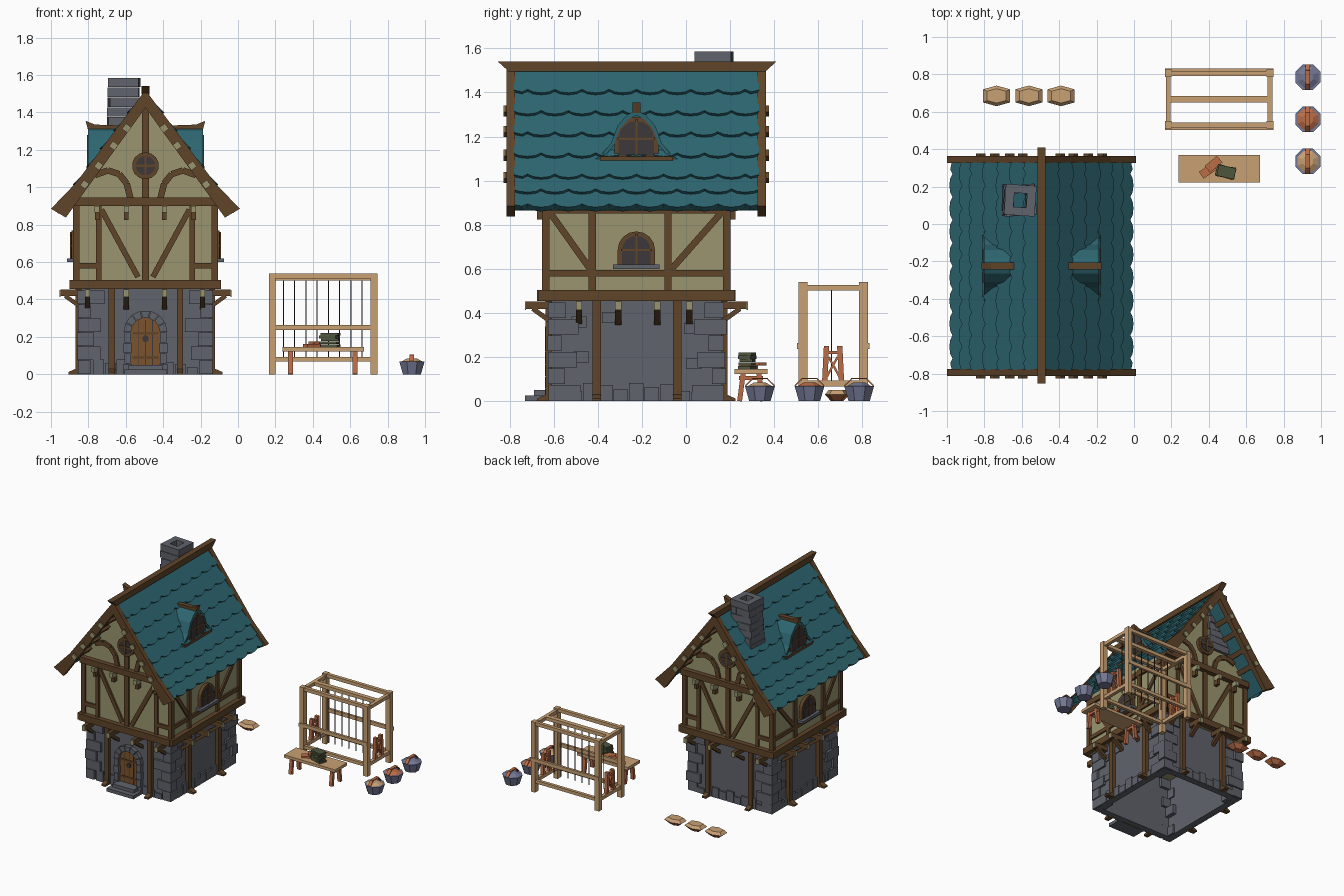
import bpy, bmesh, math, random
from mathutils import Vector, Matrix

random.seed(4)
if "Cube" in bpy.data.objects:
    bpy.data.objects.remove(bpy.data.objects["Cube"])

PALETTE = {"roof_teal": "316670", "plaster": "99946F", "timber": "60462D", "stone": "60636B",
           "pale_wood": "C79F73", "orange_wood": "BA6D4A", "bucket_blue": "747894",
           "glass_dark": "403A3B", "olive_cloth": "50563F", "door_wood": "7A5430"}
MATS = {}
for name, code in PALETTE.items():
    lin = [(int(code[i:i + 2], 16) / 255) ** 2.2 for i in (0, 2, 4)]
    m = bpy.data.materials.new(name)
    m.use_nodes = True
    m.diffuse_color = (*lin, 1)
    m.node_tree.nodes["Principled BSDF"].inputs["Base Color"].default_value = (*lin, 1)
    MATS[name] = m

parts = {}
origin = Vector((-0.495, -0.225, 0))     # house centre; set to zero for the yard


def loft(part, mat, a, b):
    """Closed solid between two rings of points."""
    bm, slots = parts.setdefault(part, (bmesh.new(), []))
    if mat not in slots:
        slots.append(mat)
    va = [bm.verts.new(Vector(p) + origin) for p in a]
    vb = [bm.verts.new(Vector(p) + origin) for p in b]
    n = len(va)
    faces = [bm.faces.new(va[::-1]), bm.faces.new(vb)]
    faces += [bm.faces.new((va[i], va[(i + 1) % n], vb[(i + 1) % n], vb[i])) for i in range(n)]
    for f in faces:
        f.material_index = slots.index(mat)


def prism(part, mat, pts, axis, d0, d1):
    put = {"x": lambda u, v, d: (d, u, v), "y": lambda u, v, d: (u, d, v),
           "z": lambda u, v, d: (u, v, d)}[axis]
    loft(part, mat, [put(u, v, d0) for u, v in pts], [put(u, v, d1) for u, v in pts])


def beam(part, mat, p0, p1, w, d, face=(0, 1, 0)):
    """Bar from p0 to p1, w wide, d deep along the facing direction."""
    p0, p1, n = Vector(p0), Vector(p1), Vector(face)
    side = n.cross(p1 - p0).normalized() * w / 2
    n = n * d / 2
    ring = [side + n, n - side, -side - n, side - n]
    loft(part, mat, [p0 + r for r in ring], [p1 + r for r in ring])


def box(part, mat, c, s, turn=0):
    rot = Matrix.Rotation(turn, 3, "Z")
    ring = [rot @ Vector((x * s[0] / 2, y * s[1] / 2, 0)) + Vector(c)
            for x, y in ((-1, -1), (1, -1), (1, 1), (-1, 1))]
    h = Vector((0, 0, s[2] / 2))
    loft(part, mat, [r - h for r in ring], [r + h for r in ring])


def ngon(n, r, cu=0, cv=0):
    return [(cu + r * math.cos((i + .5) * math.tau / n), cv + r * math.sin((i + .5) * math.tau / n))
            for i in range(n)]


def arch(hw, z0, spring, cu=0):
    top = [(cu + hw * math.cos(i * math.pi / 8), spring + hw * math.sin(i * math.pi / 8))
           for i in range(9)]
    return [(cu - hw, z0), (cu + hw, z0)] + top


def arched_window(part, s, d, hw, z0, spring, cu=0):
    prism(part, "timber", arch(hw, z0, spring, cu), "x", s * (d - .03), s * d)
    prism(part, "glass_dark", arch(hw - .02, z0 + .015, spring, cu), "x", s * d, s * (d + .003))
    top = spring + hw - .01
    box(part, "timber", (s * d, cu, (z0 + top) / 2), (.016, .01, top - z0))
    box(part, "timber", (s * d, cu, spring), (.016, 2 * hw - .03, .01))


# Ground floor walls, open underneath
for s in (-1, 1):
    box("stone_walls", "stone", (s * .325, 0, .23), (.04, .77, .46))
    box("stone_walls", "stone", (0, s * .365, .23), (.61, .04, .46))
    # Corner stones, alternating long and short
    for t in (-1, 1):
        z = 0
        for k in range(6):
            h = .075
            lx, ly = (.13, .07) if k % 2 else (.075, .13)
            lx, ly = lx + random.uniform(-.015, .02), ly + random.uniform(-.015, .02)
            out = random.uniform(.012, .024)
            box("corner_stones", "stone", (s * (.345 + out - lx / 2), t * (.385 + out - ly / 2), z + h / 2),
                (lx, ly, h - .004))
            z += h
    # Footing stones and loose wall stones
    for k in range(9):
        h = random.uniform(.03, .085)
        box("footing_stones", "stone", (s * .34, -.28 + k * .07, h / 2), (.036, .066, h))
        if s > 0 or abs(k - 4) > 1:
            box("footing_stones", "stone", (-.25 + k * .0625, s * .38, h / 2), (.058, .036, h))
    for y, z in ((-.25, .2), (-.26, .36), (.26, .17), (.25, .33), (-.12, .38)):
        box("wall_stones", "stone", (s * .342, y, z), (.02, .07, .05))
    # Ground posts with wedge feet
    for x in (-.18, .185):
        box("ground_posts", "timber", (x, s * .395, .23), (.034, .035, .46))
        prism("ground_posts", "timber", [(s * .4, 0), (s * .45, 0), (s * .45, .012), (s * .4, .035)],
              "x", x - .017, x + .017)
        box("ground_posts", "timber", (s * .355, x, .23), (.035, .04, .46))
        prism("ground_posts", "timber", [(s * .36, 0), (s * .412, 0), (s * .412, .012), (s * .36, .035)],
              "y", x - .02, x + .02)
    # Floor joists with pale ends and struts
    for x in (-.31, -.102, .102, .305):
        box("joists", "timber", (x, s * .425, .435), (.028, .15, .035))
        box("joist_ends", "plaster", (x, s * .503, .432), (.028, .006, .038))
        beam("struts", "timber", (x, s * .47, .42), (x, s * .38, .355), .022, .028, (1, 0, 0))
    for y in (-.26, -.082, .095, .24):
        box("joists", "timber", (s * .38, y, .435), (.15, .028, .035))
        box("joist_ends", "plaster", (s * .457, y, .432), (.006, .028, .038))
        beam("struts", "timber", (s * .43, y, .42), (s * .34, y, .355), .022, .028, (0, 1, 0))

# Door, stone surround and steps
prism("door", "door_wood", arch(.078, 0, .225), "y", -.392, -.38)
for x in (-.038, 0, .038):
    box("door_gaps", "glass_dark", (x, -.392, .15), (.004, .004, .28))
for z in (.09, .22):
    box("door_straps", "timber", (0, -.393, z), (.14, .006, .014))
prism("door_ring", "glass_dark", ngon(8, .018, 0, .19), "y", -.4, -.39)
for s in (-1, 1):
    for k in range(4):
        box("door_surround", "stone", (s * .096, -.39, .028 + k * .056), (.044 - .01 * (k % 2), .05, .053))
for k in range(7):
    a0, a1 = (k + .04) * math.pi / 7, (k + .96) * math.pi / 7
    prism("door_surround", "stone", [(r * math.cos(a), .225 + r * math.sin(a)) for r, a in
                                     ((.077, a0), (.117, a0), (.117, a1), (.077, a1))], "y", -.415, -.37)
box("steps", "stone", (0, -.45, .0125), (.23, .11, .025))
box("steps", "stone", (0, -.43, .0375), (.18, .07, .025))

# Upper storey with gable
prism("plaster_walls", "plaster", [(-.37, .455), (.37, .455), (.37, .96), (0, 1.45), (-.37, .96)],
      "y", -.412, .412)
for s in (-1, 1):
    y = s * .415
    # Gable end timbers
    box("gable_timbers", "timber", (0, s * .425, .48), (.77, .05, .05))
    box("gable_timbers", "timber", (0, s * .425, .922), (.77, .05, .045))
    box("gable_timbers", "timber", (0, y, .7), (.036, .025, .4))
    box("gable_timbers", "timber", (0, y, 1.18), (.036, .025, .48))
    for t in (-1, 1):
        box("gable_timbers", "timber", (t * .37, s * .41, .7), (.034, .034, .4))
        box("gable_timbers", "timber", (t * .25, y, .7), (.028, .022, .4))
        box("gable_timbers", "timber", (t * .31, y, .58), (.12, .02, .03))
        beam("gable_timbers", "timber", (t * .235, y, .88), (t * .04, y, .52), .03, .02)
        curve = [(.27, 1.065), (.2, 1.09), (.14, 1.07), (.1, 1.02), (.08, .94)]
        for a, b in zip(curve, curve[1:]):
            beam("curved_braces", "timber", (t * a[0], y, a[1]), (t * b[0], y, b[1]), .034, .022)
        for x in (.102, .258):
            box("tie_beam_ends", "plaster", (t * x, s * .44, .882), (.026, .06, .036))
            box("tie_beam_ends", "timber", (t * x, s * .43, .845), (.024, .04, .042))
    # Round window
    prism("round_window", "timber", ngon(14, .072, 0, 1.115), "y", s * .4, s * .436)
    prism("round_window", "glass_dark", ngon(14, .052, 0, 1.115), "y", s * .436, s * .439)
    box("round_window", "timber", (0, s * .438, 1.115), (.012, .012, .104))
    box("round_window", "timber", (0, s * .438, 1.115), (.104, .012, .012))
    # Long side timbers
    x = s * .372
    box("side_timbers", "timber", (s * .38, 0, .48), (.05, .89, .05))
    box("side_timbers", "timber", (x, 0, .58), (.022, .84, .03))
    box("side_timbers", "timber", (x, 0, .87), (.03, .84, .04))
    for py in (-.2, .143):
        box("side_timbers", "timber", (x, py, .7), (.025, .032, .4))
    for p, q in ((-.395, -.21), (.39, .16)):
        beam("side_timbers", "timber", (x, p, .86), (x, q, .6), .03, .02, (1, 0, 0))
    # Side window and sill
    arched_window("side_window", s, .395, .085, .6, .685)
    box("window_sill", "stone", (s * .39, 0, .61), (.06, .21, .02))

# Roof: boarding, then scalloped tile rows
UPPER = (Vector((0, 0, 1.5)), Vector((.36, 0, 1.02)))
EAVE = Vector((.462, 0, .885))
TW = .1233


def tile_row(s, a, b, shift):
    d = (b - a).normalized()
    n = Vector((-d.z, 0, d.x))
    length = (b - a).length
    low = [(-.555, length + .005)]
    for k in range(-6, 6):
        for f, e in ((0, 0), (.2, .016), (.5, .022), (.8, .016)):
            y = (k + f + shift) * TW
            if abs(y) < .55:
                low.append((y, length + e))
    low.append((.555, length + .005))
    outline = low + [(.555, 0), (-.555, 0)]

    def ring(base, tilt):
        pts = [a + d * t + n * (base + tilt * t / length) for _, t in outline]
        return [(s * p.x, y, p.z) for p, (y, _) in zip(pts, outline)]
    loft("roof_tiles", "roof_teal", ring(-.012, 0), ring(.001, .016))


for s in (-1, 1):
    for k in range(5):
        tile_row(s, UPPER[0].lerp(UPPER[1], k / 5), UPPER[0].lerp(UPPER[1], (k + 1) / 5), .5 * (k % 2))
    for k in range(2):
        tile_row(s, UPPER[1].lerp(EAVE, k / 2), UPPER[1].lerp(EAVE, (k + 1) / 2), .5 * ((k + 1) % 2))
    prism("roof_boarding", "roof_teal", [(0, 1.495), (s * .36, 1.015), (s * .462, .88), (s * .445, .865),
                                         (s * .34, .995), (0, 1.45)], "y", -.555, .555)
    # Barge boards and purlin ends
    for t in (-1, 1):
        prism("barge_boards", "timber", [(0, 1.52), (s * .37, 1.025), (s * .505, .885), (s * .425, .838),
                                         (s * .33, .97), (0, 1.425)], "y", t * .55, t * .588)
        for px in (.1, .17, .25, .325):
            pz = 1.45 - px * 1.34
            beam("purlins", "timber", (s * px, t * .4, pz), (s * px, t * .598, pz), .036, .036,
                 (s * .8, 0, .6))
            beam("purlin_ends", "plaster", (s * px, t * .598, pz), (s * px, t * .602, pz), .036, .036,
                 (s * .8, 0, .6))
    # Dormer with flared roof
    half = [(.215, 1.085), (.165, 1.11), (.115, 1.17), (.085, 1.25), (.04, 1.3)]
    hood = half + [(0, 1.32)] + [(-u, v) for u, v in half[::-1]]
    prism("dormer_roof", "roof_teal", hood, "x", s * .1, s * .29)
    inner = [(u * .88, 1.085 + (v - 1.085) * .9) for u, v in hood]
    for i in range(len(hood) - 1):
        prism("dormer_roof", "roof_teal", [hood[i], hood[i + 1], inner[i + 1], inner[i]], "x",
              s * .28, s * .307)
    arched_window("dormer_window", s, .305, .1, 1.1, 1.19)
    box("dormer_sill", "timber", (s * .3, 0, 1.1), (.03, .33, .018))
    prism("dormer_ridge", "timber", [(s * .13, 1.3), (s * .305, 1.3), (s * .32, 1.355), (s * .27, 1.335),
                                     (s * .13, 1.33)], "y", -.018, .018)
prism("ridge_beam", "timber", [(-.628, 1.54), (.635, 1.54), (.585, 1.495), (-.578, 1.495)],
      "x", -.022, .022)

# Hollow leaning chimney
for k in range(9):
    z, turn = 1.14 + k * .0525, random.uniform(-.08, .08)
    c = Vector((-.125 + .002 * k + random.uniform(-.006, .006), .352, z))
    rot = Matrix.Rotation(turn, 3, "Z")
    for s in (-1, 1):
        box("chimney", "stone", c + rot @ Vector((s * .058, s * .02, 0)), (.048, .125, .05), turn)
        box("chimney", "stone", c + rot @ Vector((-s * .02, s * .06, 0)), (.125, .044, .05), turn)

# Drying rack
origin = Vector((0, 0, 0))
for x in (.183, .727):
    for y in (.53, .805):
        box("rack_posts", "pale_wood", (x, y, .27), (.036, .04, .54))
    for z in (.08, .515):
        box("rack_rails", "pale_wood", (x, .667, z), (.026, .3, .026))
    # Splayed brackets between the end posts
    for s in (-1, 1):
        beam("rack_brackets", "orange_wood", (x, .667 + s * .03, .25), (x, .667 + s * .038, .09), .024, .026, (1, 0, 0))
        beam("rack_brackets", "orange_wood", (x, .667 + s * .02, .2), (x, .667 - s * .035, .1), .01, .014, (1, 0, 0))
    box("rack_brackets", "orange_wood", (x, .667, .22), (.02, .08, .014))
for y in (.53, .805):
    box("rack_rails", "pale_wood", (.455, y, .525), (.58, .026, .026))
    box("rack_rails", "pale_wood", (.455, y, .08), (.56, .024, .024))
for y in (.512, .823):
    box("rack_rails", "pale_wood", (.455, y, .25), (.58, .018, .028))
box("rack_rails", "pale_wood", (.455, .667, .515), (.56, .035, .026))
for k in range(8):
    box("rack_cords", "glass_dark", (.243 + k * .06, .66, .3), (.005, .005, .42))

# Work bench with folded cloths
box("bench_top", "pale_wood", (.455, .295, .134), (.435, .148, .022))
for x in (.28, .625):
    for s in (-1, 1):
        beam("bench_legs", "orange_wood", (x, .295 + s * .035, .13), (x, .295 + s * .052, 0), .022, .026, (1, 0, 0))
    box("bench_legs", "orange_wood", (x, .295, .105), (.022, .11, .018))
for k in range(5):
    box("folded_cloths", "olive_cloth", (.49 + .004 * (-1) ** k, .278, .153 + k * .0155),
        (.095, .06, .014), -.3 + .08 * (k % 3))
for k in range(2):
    box("folded_hides", "orange_wood", (.395 + .03 * k, .285 + .035 * k, .154 + k * .015), (.085, .045, .015), .6 + .1 * k)

# Buckets with contents and handle strip
for y, fill in ((.335, "pale_wood"), (.56, "orange_wood"), (.785, "bucket_blue")):
    def ring(r, z):
        return [(u, v, z) for u, v in ngon(8, r, .93, y)]
    loft("buckets", "bucket_blue", ring(.052, 0), ring(.073, .068))
    loft("bucket_contents", fill, ring(.064, .066), ring(.03, .084))
    for s in (-1, 1):
        beam("bucket_handles", "orange_wood", (.93, y + s * .066, .07), (.93, y + s * .035, .1), .006, .024, (1, 0, 0))
    box("bucket_handles", "orange_wood", (.93, y, .103), (.024, .072, .006))

# Filled trays on the ground
for x in (-.735, -.562, -.39):
    rim = [(-.072, -.035), (0, -.055), (.072, -.035), (.072, .035), (0, .055), (-.072, .035)]

    def ring(k, z):
        return [(x + u * k, .685 + v * k, z) for u, v in rim]
    loft("trays", "orange_wood", ring(.5, 0), ring(1, .03))
    loft("tray_fill", "pale_wood", ring(1, .03), ring(.7, .05))

# Turn every part into an object
for name, (bm, slots) in parts.items():
    bmesh.ops.recalc_face_normals(bm, faces=bm.faces)
    mesh = bpy.data.meshes.new(name)
    bm.to_mesh(mesh)
    bm.free()
    for mat in slots:
        mesh.materials.append(MATS[mat])
    bpy.context.collection.objects.link(bpy.data.objects.new(name, mesh))
